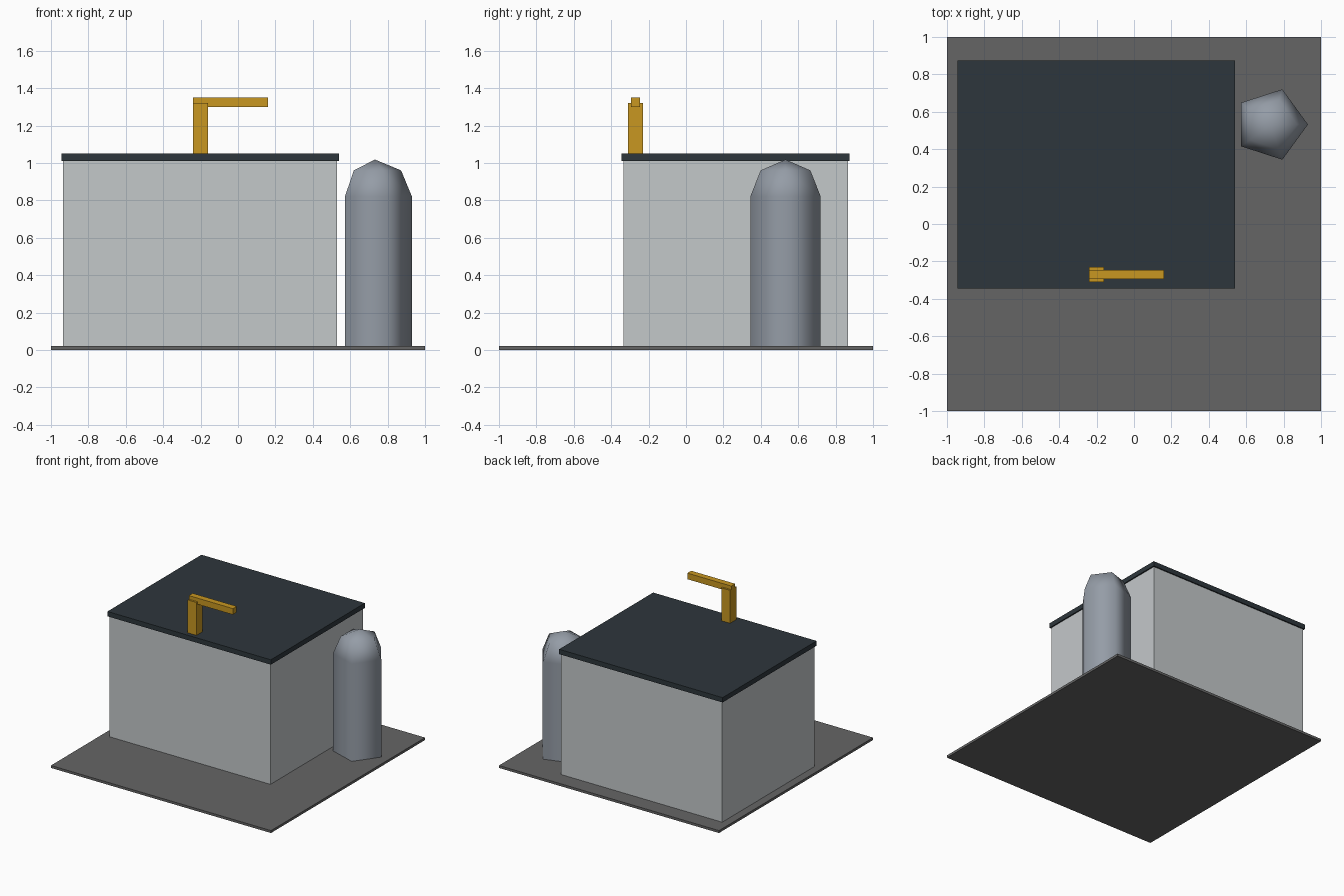
import bpy, math

cube = bpy.data.objects.get("Cube")
if cube:
    bpy.data.objects.remove(cube, do_unlink=True)


def material(name, rgb):
    m = bpy.data.materials.new(name)
    m.use_nodes = True
    m.diffuse_color = (*rgb, 1)
    m.node_tree.nodes["Principled BSDF"].inputs["Base Color"].default_value = (*rgb, 1)
    return m


concrete = material("dark concrete", (0.13, 0.13, 0.13))
wall_grey = material("light wall grey", (0.55, 0.58, 0.59))
roof_slate = material("dark roof slate", (0.027, 0.037, 0.045))
steel = material("steel grey", (0.30, 0.335, 0.385))
yellow = material("crane yellow", (0.58, 0.31, 0.015))


def finish(name, mat):
    ob = bpy.context.object
    ob.name = name
    ob.data.materials.append(mat)
    return ob


def box(name, x, y, z, mat):
    """Box spanning the given (low, high) ranges."""
    spans = (x, y, z)
    bpy.ops.mesh.primitive_cube_add(size=1, location=[(a + b) / 2 for a, b in spans])
    ob = finish(name, mat)
    ob.scale = [b - a for a, b in spans]
    bpy.ops.object.transform_apply(location=False, rotation=False, scale=True)
    return ob


# Ground slab, building and overhanging roof
box("ground_slab", (-1, 1), (-1, 1), (0, 0.02), concrete)
box("building_walls", (-0.935, 0.53), (-0.335, 0.865), (0.02, 1.01), wall_grey)
box("roof", (-0.945, 0.54), (-0.345, 0.875), (1.01, 1.05), roof_slate)

# Rooftop crane
box("crane_post", (-0.24, -0.16), (-0.31, -0.23), (1.05, 1.32), yellow)
box("crane_arm", (-0.24, 0.16), (-0.295, -0.245), (1.30, 1.35), yellow)

# Five-sided tank, one corner pointing to +x, with a rounded top
SIDES, RADIUS, TX, TY = 5, 0.198, 0.732, 0.532
BASE, SHOULDER = 0.02, 0.82
bpy.ops.mesh.primitive_cylinder_add(
    vertices=SIDES, radius=RADIUS, depth=SHOULDER - BASE,
    location=(TX, TY, (BASE + SHOULDER) / 2), rotation=(0, 0, -math.pi / 2))
finish("tank_body", steel)
bpy.ops.object.shade_smooth_by_angle(angle=math.radians(80))

bpy.ops.mesh.primitive_uv_sphere_add(
    segments=SIDES, ring_count=4, radius=RADIUS, location=(TX, TY, SHOULDER))
dome = finish("tank_dome", steel)
# Turn the dome so that its widest corner also points to +x
corner = max(dome.data.vertices, key=lambda v: math.hypot(v.co.x, v.co.y) + v.co.x / 1000).co
dome.rotation_euler.z = -math.atan2(corner.y, corner.x)
bpy.ops.object.shade_smooth()
